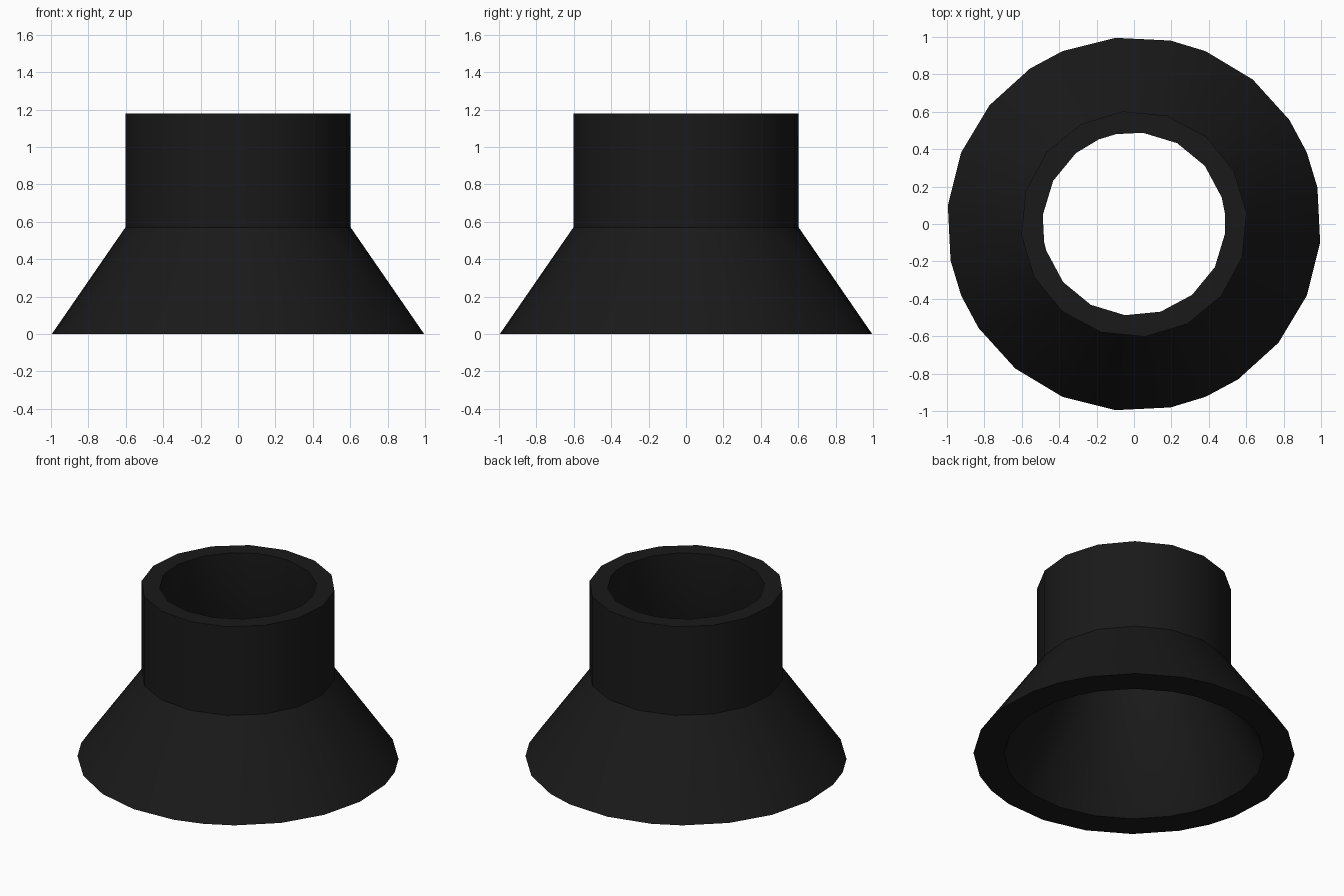
import bpy, bmesh, math

if "Cube" in bpy.data.objects:
    bpy.data.objects.remove(bpy.data.objects["Cube"])

UNIT = math.tau / 64  # angular step that all ring vertices sit on

# Facet positions round each kind of ring
FLARE = [-30, -28, -26, -23, -20, -17, -14, -12, -10, -7, -4, -1,
         2, 4, 6, 9, 12, 14, 17, 20, 22, 25, 28, 31]
NECK = list(range(-31, 32, 4))
BORE = [-30, -29, -25, -21, -17, -13, -9, -5, -1, 1, 3, 7, 11, 15, 18, 20, 23, 27, 31]

# Closed profile, from the outer foot up over the lip and down the inside
PROFILE = [
    (1.00, 0.00, FLARE),
    (0.605, 0.57, NECK),
    (0.605, 1.18, NECK),
    (0.49, 1.18, BORE),
    (0.49, 0.57, BORE),
    (0.81, 0.00, FLARE),
]


def ring(bm, r, z, steps):
    return [(s, bm.verts.new((r * math.cos(s * UNIT), r * math.sin(s * UNIT), z)))
            for s in steps]


def stitch(bm, a, b):
    """Join two rings: quads where facets line up, triangles elsewhere."""
    if [s for s, _ in a] == [s for s, _ in b]:
        for i in range(len(a)):
            j = (i + 1) % len(a)
            bm.faces.new((a[i][1], a[j][1], b[j][1], b[i][1]))
        return
    a = a + [(a[0][0] + 64, a[0][1])]
    b = b + [(b[0][0] + 64, b[0][1])]
    i = j = 0
    while i < len(a) - 1 or j < len(b) - 1:
        step_a = j == len(b) - 1 or (
            i < len(a) - 1 and a[i][0] + a[i + 1][0] <= b[j][0] + b[j + 1][0])
        if step_a:
            bm.faces.new((a[i][1], a[i + 1][1], b[j][1]))
            i += 1
        else:
            bm.faces.new((a[i][1], b[j + 1][1], b[j][1]))
            j += 1


# Flared collar: hollow cone skirt with a straight tubular neck
bm = bmesh.new()
rings = [ring(bm, *p) for p in PROFILE]
for k in range(len(rings)):
    stitch(bm, rings[k], rings[(k + 1) % len(rings)])
bmesh.ops.recalc_face_normals(bm, faces=bm.faces)
mesh = bpy.data.meshes.new("flared_collar")
bm.to_mesh(mesh)
bm.free()
collar = bpy.data.objects.new("flared_collar", mesh)
bpy.context.collection.objects.link(collar)

# Black finish
black = bpy.data.materials.new("black_rubber")
black.diffuse_color = (0.01, 0.01, 0.01, 1)
black.use_nodes = True
black.node_tree.nodes["Principled BSDF"].inputs["Base Color"].default_value = black.diffuse_color
mesh.materials.append(black)

# Smooth walls, crisp rims
bpy.context.view_layer.objects.active = collar
collar.select_set(True)
bpy.ops.object.shade_smooth_by_angle(angle=math.radians(30))
